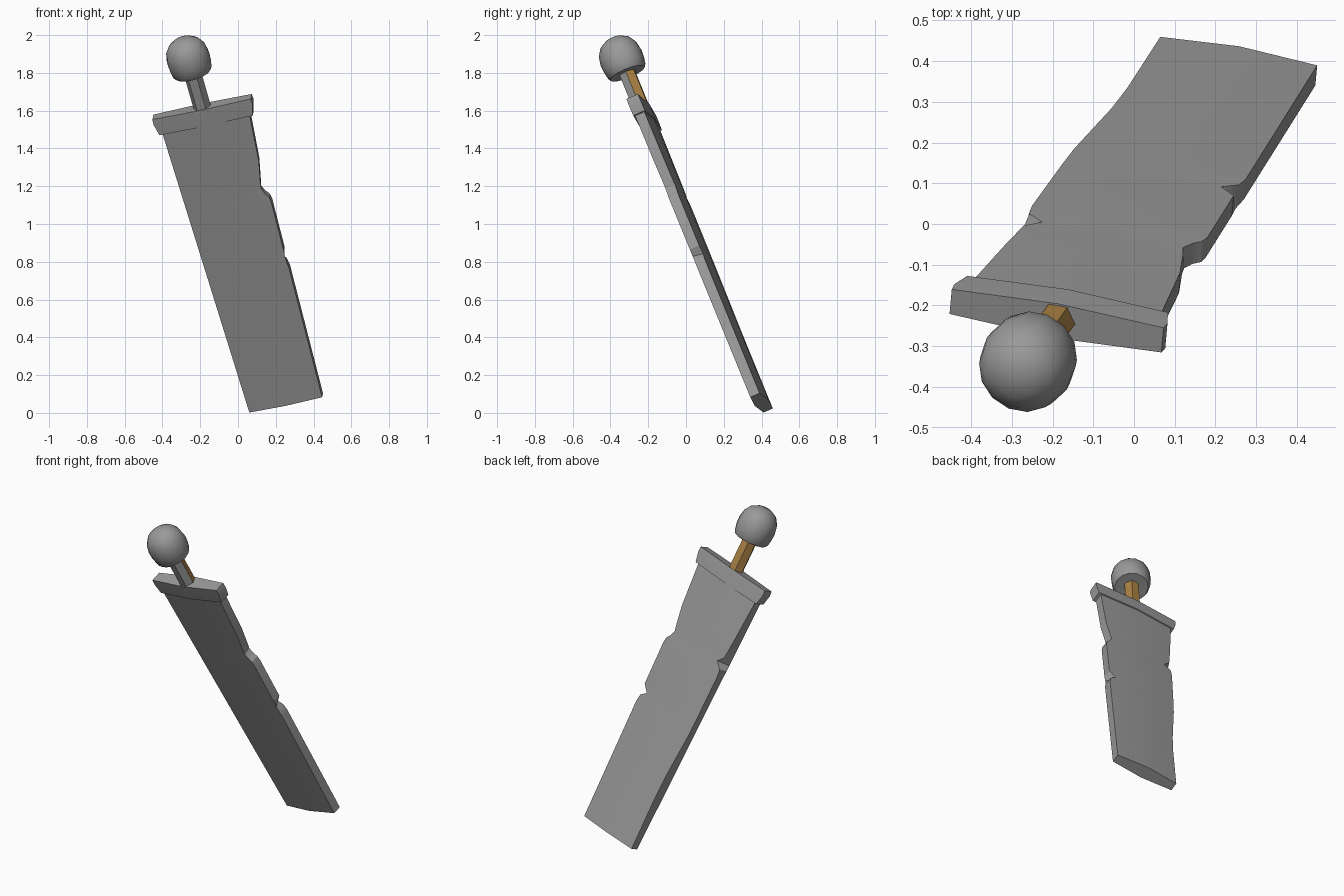
import bpy, bmesh, math
from mathutils import Matrix, Vector

if "Cube" in bpy.data.objects:
    bpy.data.objects.remove(bpy.data.objects["Cube"])

# Leaning frame: X = blade width, Y = towards the back, Z = tip to pommel
U = Vector((-0.2545, -0.3647, 0.896)).normalized()
W = Vector((0.965, -0.173, 0.198))
W = (W - U * W.dot(U)).normalized()
N = U.cross(W)
FRAME = Matrix.Translation((0.255, 0.40, 0.053)) @ Matrix((W, N, U)).transposed().to_4x4()


def material(name, rgb):
    m = bpy.data.materials.new(name)
    m.diffuse_color = (*rgb, 1)
    m.use_nodes = True
    m.node_tree.nodes["Principled BSDF"].inputs["Base Color"].default_value = m.diffuse_color
    return m


STEEL = material("steel grey", (0.32, 0.32, 0.32))
BRASS = material("brass brown", (0.42, 0.23, 0.06))


def loft(name, rings, mats=(STEEL,), angle=30, caps=True):
    """Skin a list of rings with equal point counts, then place in the leaning frame."""
    bm = bmesh.new()
    vr = [[bm.verts.new(p) for p in r] for r in rings]
    n = len(rings[0])
    for a, b in zip(vr, vr[1:]):
        for i in range(n):
            j = (i + 1) % n
            bm.faces.new((a[i], a[j], b[j], b[i]))
    if caps:
        bm.faces.new(vr[0][::-1])
        bm.faces.new(vr[-1])
    bmesh.ops.remove_doubles(bm, verts=bm.verts, dist=1e-5)
    bmesh.ops.recalc_face_normals(bm, faces=bm.faces)
    me = bpy.data.meshes.new(name)
    bm.to_mesh(me)
    bm.free()
    for m in mats:
        me.materials.append(m)
    ob = bpy.data.objects.new(name, me)
    bpy.context.collection.objects.link(ob)
    ob.matrix_world = FRAME
    bpy.ops.object.select_all(action='DESELECT')
    ob.select_set(True)
    bpy.context.view_layer.objects.active = ob
    bpy.ops.object.shade_smooth_by_angle(angle=math.radians(angle))
    return ob


def lens(z, half, edge, mid, lb=0, rf=0, rb=0):
    """Six-point section, thicker in the middle; lb/rf/rb chip corners inwards."""
    return [(-half, -edge, z), (0, -mid, z), (half - rf, -edge, z),
            (half - rb, edge, z), (0, mid, z), (-half + lb, edge, z)]


# Blade: height, then chips at left-back, right-front, right-back
chips = [(0, 0, 0, 0), (0.34, 0.014, 0, 0), (0.48, 0.014, 0, 0),
         (0.76, 0, 0, 0), (0.80, 0, 0.004, 0.008), (0.83, 0, 0.006, 0.045),
         (0.87, 0, 0.004, 0.004), (1.15, 0.004, 0.004, 0.004),
         (1.18, 0.008, 0.008, 0.012), (1.20, 0.012, 0.025, 0.03),
         (1.235, 0.055, 0.038, 0.045), (1.275, 0.02, 0.034, 0.036),
         (1.39, 0.012, 0.014, 0.016), (1.67, 0, 0, 0)]
loft("blade", [lens(z, 0.2 + 0.024 * z, 0.027, 0.04, l, f, b)
               for z, l, f, b in chips])

# Guard, slightly wider at the handle side
loft("guard", [lens(1.655, 0.256, 0.034, 0.047), lens(1.72, 0.272, 0.034, 0.047),
               lens(1.75, 0.27, 0.033, 0.046)])


def ring(r, z, n):
    return [(r * math.cos(math.tau * i / n), r * math.sin(math.tau * i / n), z)
            for i in range(n)]


# Six-sided handle, brass on the faces turned to the back
handle = loft("handle", [ring(0.047, 1.74, 6), ring(0.047, 1.97, 6)], (STEEL, BRASS))
for p in handle.data.polygons:
    p.material_index = 1 if p.normal.y > 0.1 else 0

# Domed pommel with a flat underside
dome = [(0.0, 1.95), (0.098, 1.947), (0.108, 1.962), (0.115, 2.0), (0.117, 2.04),
        (0.108, 2.088), (0.083, 2.127), (0.045, 2.15), (0.0, 2.157)]
loft("pommel", [ring(r, z, 14) for r, z in dome], angle=40, caps=False)
